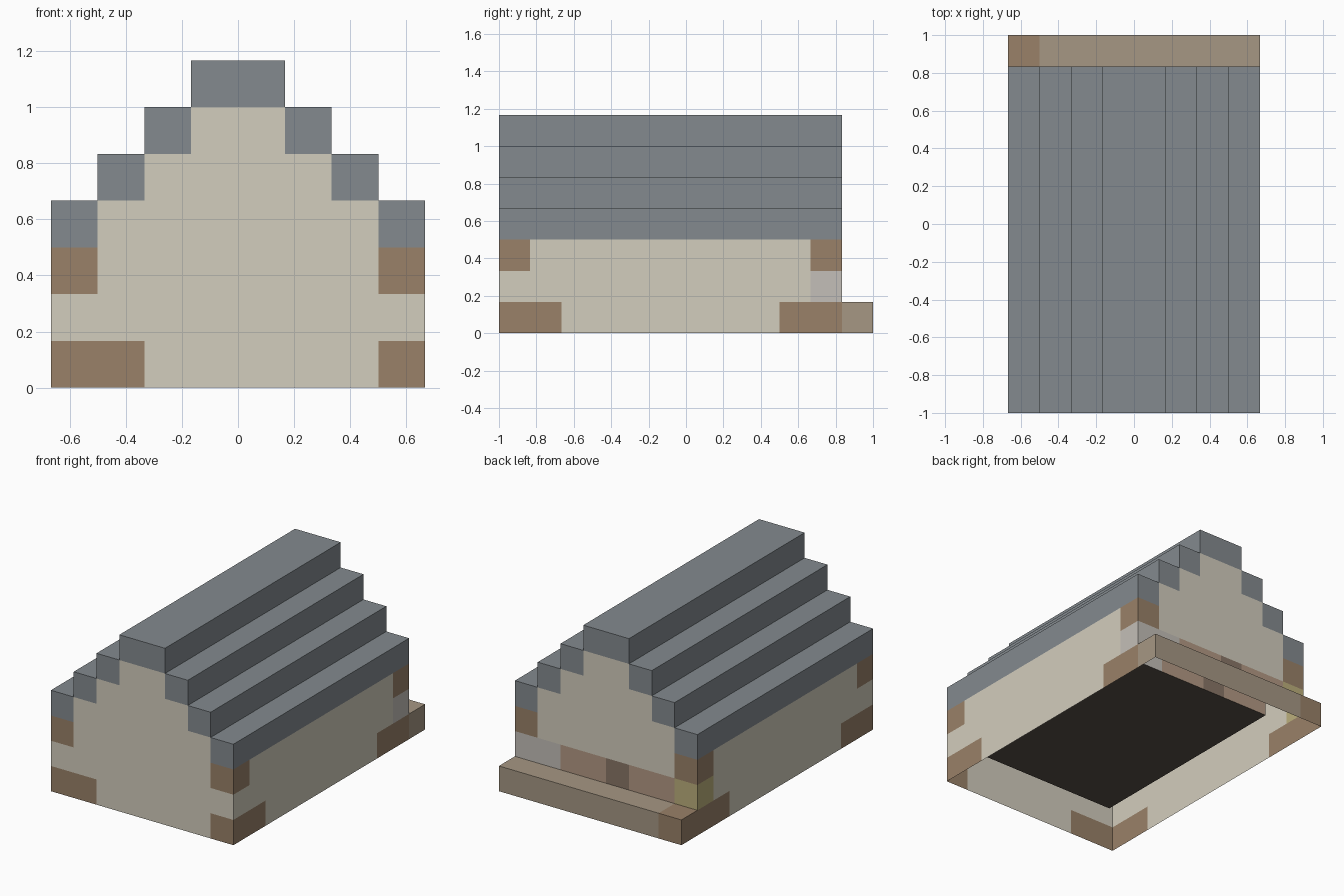
import bpy, bmesh, math
from mathutils import Vector

if "Cube" in bpy.data.objects:
    bpy.data.objects.remove(bpy.data.objects["Cube"])

U = 1 / 6                      # size of one block
NX, NY, NZ = 8, 12, 7          # blocks across, deep, high

COLOURS = {
    "plaster_walls": (0.65, 0.61, 0.51),
    "corner_timbers": (0.32, 0.22, 0.14),
    "stepped_roof": (0.23, 0.255, 0.275),
    "back_step": (0.38, 0.31, 0.23),
    "back_planks": (0.45, 0.32, 0.23),
    "dark_plank": (0.25, 0.18, 0.135),
    "corner_lamp": (0.50, 0.43, 0.20),
    "pale_stone": (0.55, 0.52, 0.48),
    "floor": (0.10, 0.08, 0.065),
}


def part_at(i, j, k):
    """Name of the part filling block (i, j, k), or None when empty."""
    if not (0 <= i < NX and 0 <= j < NY and 0 <= k < NZ):
        return None
    end = min(i, NX - 1 - i)               # distance from the nearer side
    inside = end > 0 and 0 < j < 10        # within the one-block-thick walls
    # low step along the back
    if j == NY - 1:
        if k > 0:
            return None
        return "corner_timbers" if i == 0 else "back_step"
    # stair-stepped roof, one block in per course
    if k >= 3:
        if end < k - 3:
            return None
        if end == k - 3:
            return "stepped_roof"
    # hollow room on a dark floor
    if inside:
        return None if k > 0 else "floor"
    # plank course above the back step
    if j == 10 and k == 1:
        if i == 0:
            return "corner_lamp"
        if i == 3:
            return "dark_plank"
        return "back_planks" if i < 6 else "pale_stone"
    # timber quoins at the corners
    if k == 0 and ((end == 0 and j in (0, 1, 9, 10)) or (j == 0 and i == 1)):
        return "corner_timbers"
    if k == 2 and end == 0 and j in (0, 10):
        return "corner_timbers"
    return "plaster_walls"


def corner(p):
    return Vector(((p[0] - NX / 2) * U, (p[1] - NY / 2) * U, p[2] * U))


def add_block_face(bm, block, axis, side):
    """One square on the low or high side of a block, facing outwards."""
    base = list(block)
    base[axis] += side
    a, b = (axis + 1) % 3, (axis + 2) % 3
    pts = []
    for da, db in ((0, 0), (1, 0), (1, 1), (0, 1)):
        p = base[:]
        p[a] += da
        p[b] += db
        pts.append(corner(p))
    if not side:
        pts.reverse()
    bm.faces.new([bm.verts.new(p) for p in pts])


# Exposed block faces, inside and out, one skin per part; underside stays open
skins = {name: bmesh.new() for name in COLOURS}
for i in range(NX):
    for j in range(NY):
        for k in range(NZ):
            part = part_at(i, j, k)
            if not part:
                continue
            for axis in range(3):
                for side in (0, 1):
                    n = [i, j, k]
                    n[axis] += 1 if side else -1
                    if n[2] >= 0 and not part_at(*n):
                        add_block_face(skins[part], (i, j, k), axis, side)

# Merge each skin into clean flat faces and give it its colour
for name, bm in skins.items():
    bmesh.ops.remove_doubles(bm, verts=bm.verts, dist=1e-4)
    bmesh.ops.dissolve_limit(bm, angle_limit=math.radians(1), verts=bm.verts, edges=bm.edges)
    mesh = bpy.data.meshes.new(name)
    bm.to_mesh(mesh)
    bm.free()
    mat = bpy.data.materials.new(name)
    mat.diffuse_color = (*COLOURS[name], 1)
    mat.use_nodes = True
    mat.node_tree.nodes["Principled BSDF"].inputs["Base Color"].default_value = mat.diffuse_color
    mesh.materials.append(mat)
    bpy.context.collection.objects.link(bpy.data.objects.new(name, mesh))
